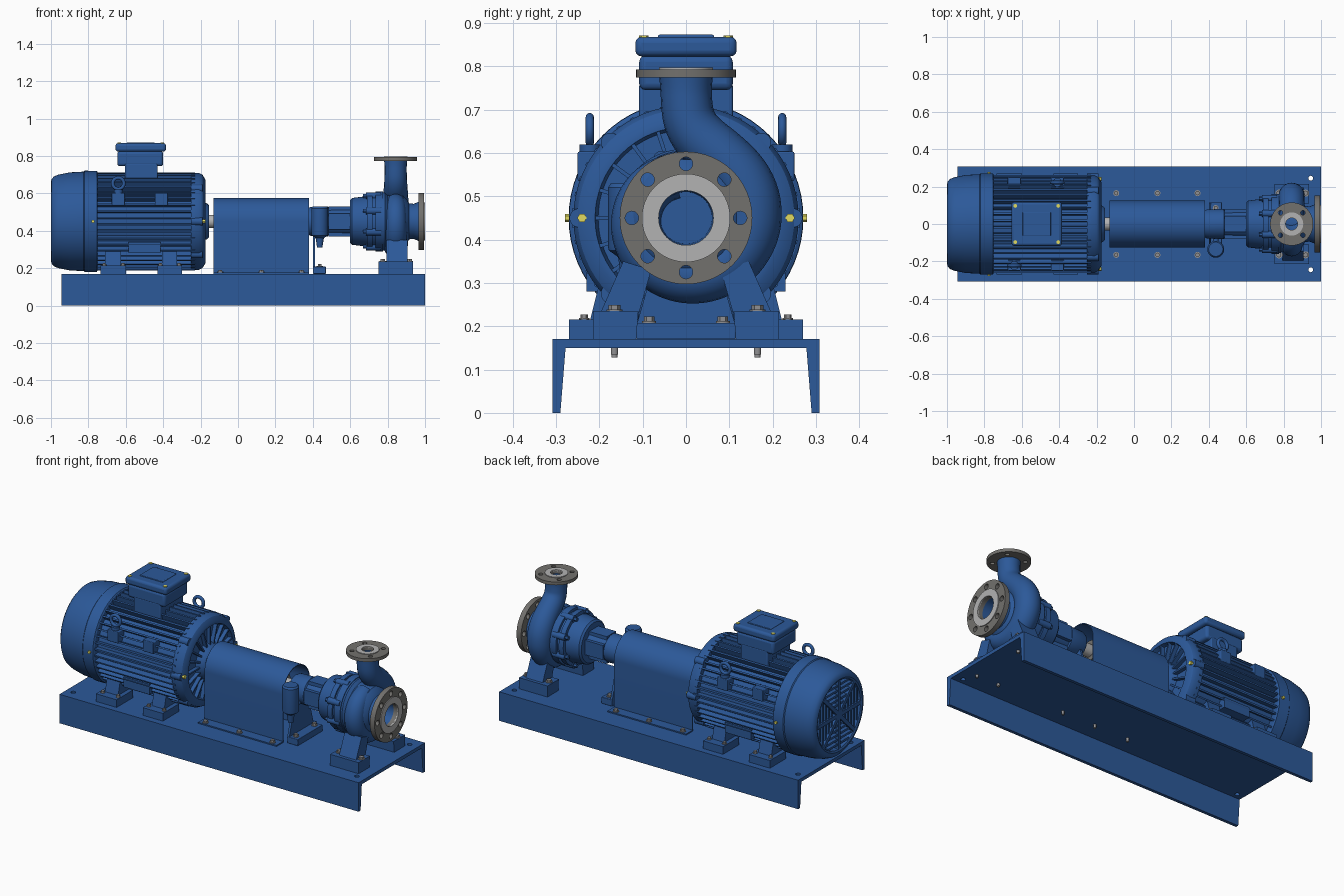
import bpy, bmesh
from math import pi, sin, cos, radians
from mathutils import Matrix, Vector

if "Cube" in bpy.data.objects:
    bpy.data.objects.remove(bpy.data.objects["Cube"])

ZC = 0.45  # shaft height
AX = {'X': Matrix.Rotation(pi/2, 4, 'Y'), 'Y': Matrix.Rotation(-pi/2, 4, 'X'), 'Z': Matrix.Identity(4)}
T = Matrix.Translation


def mat(name, rgb):
    m = bpy.data.materials.new(name)
    m.diffuse_color = (*rgb, 1)
    m.use_nodes = True
    m.node_tree.nodes["Principled BSDF"].inputs["Base Color"].default_value = m.diffuse_color
    return m


BLUE = mat("blue_paint", (0.025, 0.1, 0.32))
DARK = mat("flange_metal", (0.17, 0.165, 0.155))
LIGHT = mat("machined_metal", (0.45, 0.45, 0.45))
BOLT = mat("bolt_metal", (0.28, 0.28, 0.29))
YELLOW = mat("yellow_zinc", (0.75, 0.7, 0.12))


def emit(name, bm, m):
    bmesh.ops.recalc_face_normals(bm, faces=bm.faces)
    me = bpy.data.meshes.new(name)
    bm.to_mesh(me)
    bm.free()
    o = bpy.data.objects.new(name, me)
    bpy.context.collection.objects.link(o)
    me.materials.append(m)
    return o


def lathe(name, prof, m=BLUE, axis='X', at=(0, 0, ZC), n=64):
    bm = bmesh.new()
    vs = [bm.verts.new((r, 0, h)) for h, r in prof]
    es = [bm.edges.new(p) for p in zip(vs, vs[1:])]
    bmesh.ops.spin(bm, geom=vs + es, cent=(0, 0, 0), axis=(0, 0, 1), angle=2*pi, steps=n)
    bmesh.ops.remove_doubles(bm, verts=bm.verts, dist=1e-5)
    bmesh.ops.transform(bm, matrix=T(at) @ AX[axis], verts=bm.verts)
    return emit(name, bm, m)


def ring(name, h0, h1, r0, r1, m, axis='X', at=(0, 0, ZC)):
    return lathe(name, [(h0, r0), (h0, r1), (h1, r1), (h1, r0), (h0, r0)], m, axis, at)


def bars(name, items, m=BLUE):
    """items: (matrix, size) boxes joined in one mesh"""
    bm = bmesh.new()
    for mx, s in items:
        bmesh.ops.create_cube(bm, size=1, matrix=mx @ Matrix.Diagonal((*s, 1)))
    return emit(name, bm, m)


def box(name, x0, x1, y0, y1, z0, z1, bevel=0, m=BLUE):
    o = bars(name, [(T(((x0+x1)/2, (y0+y1)/2, (z0+z1)/2)), (x1-x0, y1-y0, z1-z0))], m)
    if bevel:
        b = o.modifiers.new("bevel", 'BEVEL')
        b.width, b.segments = bevel, 3
    return o


def prism(name, pts, x0, x1, m=BLUE):
    """(y, z) outline extruded along x"""
    bm = bmesh.new()
    f = bm.faces.new([bm.verts.new((x0, y, z)) for y, z in pts])
    g = bmesh.ops.extrude_face_region(bm, geom=[f])['geom']
    bmesh.ops.translate(bm, vec=(x1-x0, 0, 0), verts=[v for v in g if isinstance(v, bmesh.types.BMVert)])
    return emit(name, bm, m)


def pegs(name, locs, r, h, axis='Z', m=BOLT, n=6, shank=0):
    """hex heads (or round pegs) standing on each location, with optional shank below"""
    bm = bmesh.new()
    for p in locs:
        parts = [(r, h, h/2, n)] + ([(r*1.35, h*.3, h*.15, 20), (r*.6, shank, -shank/2, 16)] if shank else [])
        for rr, d, c, k in parts:
            bmesh.ops.create_cone(bm, cap_ends=True, segments=k, radius1=rr, radius2=rr, depth=d,
                                  matrix=T(p) @ AX[axis] @ T((0, 0, c)))
    return emit(name, bm, m)


def drill(o, locs, r, axis, depth):
    cut = pegs("drill_cutter", locs, r, depth, axis, n=24)
    cut.hide_render = True
    b = o.modifiers.new("holes", 'BOOLEAN')
    b.operation, b.object, b.solver = 'DIFFERENCE', cut, 'EXACT'
    me = bpy.data.meshes.new_from_object(o.evaluated_get(bpy.context.evaluated_depsgraph_get()))
    o.modifiers.clear()
    o.data = me
    bpy.data.objects.remove(cut)


def polar(n, r, x, off=0.0):
    return [(x, r*cos(2*pi*(i+off)/n), ZC + r*sin(2*pi*(i+off)/n)) for i in range(n)]


def mirror_y(pts):
    return [(-y, z) for y, z in pts]


# Base channel
half = [(0.308, 0.17), (0.308, 0), (0.29, 0), (0.278, 0.15)]
base = prism("base_plate", half + mirror_y(half)[::-1], -0.945, 1.0)
drill(base, [(x, y, 0.1) for x in (-0.9, 0.945) for y in (-0.245, 0.245)], 0.013, 'Z', 0.12)

# Motor fan cover with recessed grille
lathe("fan_cover", [(-0.75, 0.2), (-0.75, 0.262), (-0.755, 0.27), (-0.82, 0.271), (-0.825, 0.266), (-0.9, 0.262),
                    (-0.96, 0.25), (-0.985, 0.24), (-0.997, 0.225), (-1, 0.21), (-0.995, 0.2), (-0.97, 0.195), (-0.97, 0)])
grille = [(T((-0.983, 0, ZC)) @ Matrix.Rotation(a, 4, 'X'), (0.03, 0.4, 0.022)) for a in (pi/4, -pi/4, 0, pi/2)]
for k in range(4):
    for d in (0.06, 0.088, 0.116, 0.144, 0.172):
        w = 2*min(d, (0.197**2 - d*d)**0.5)
        grille.append((T((-0.981, 0, ZC)) @ Matrix.Rotation(k*pi/2, 4, 'X') @ T((0, 0, d)), (0.022, w, 0.012)))
bars("fan_grille", grille)

# Motor body and cooling fins
lathe("motor_body", [(-0.77, 0), (-0.77, 0.23), (-0.2, 0.23), (-0.2, 0)])
bars("cooling_fins", [(T((-0.49, 0, ZC)) @ Matrix.Rotation(2*pi*(i+.5)/44, 4, 'X') @ T((0, 0, 0.24)),
                       (0.52, 0.009, 0.045)) for i in range(44)])
for s in (-1, 1):
    bars("side_pad", [(T((-0.5, s*0.2, ZC-0.14)), (0.17, 0.06, 0.06))])

# Drive end shield
lathe("end_shield", [(-0.25, 0.22), (-0.25, 0.258), (-0.21, 0.26), (-0.19, 0.25), (-0.175, 0.225), (-0.175, 0.21),
                     (-0.21, 0.2), (-0.2, 0.11), (-0.165, 0.095), (-0.155, 0.085), (-0.155, 0.03)])
bars("shield_ribs", [(T((-0.195, 0, ZC)) @ Matrix.Rotation(2*pi*i/20, 4, 'X') @ T((0, 0, 0.15)),
                      (0.035, 0.009, 0.12)) for i in range(20)])
pegs("shield_lugs", [(-0.25, .247*cos(a), ZC + .247*sin(a)) for a in [radians(d) for d in (0, 45, 135, 180, 225, 315)]],
     0.022, 0.06, 'X', BLUE, 20)
pegs("shield_bolts", [(-0.19, s*0.24, ZC) for s in (-1, 1)], 0.011, 0.015, 'X', YELLOW)
pegs("cover_screws", [(-0.775, s*0.273-0.006, ZC) for s in (-1, 1)], 0.009, 0.012, 'Y', YELLOW)

# Motor feet
foot = [(0.27, 0.17), (0.27, 0.215), (0.12, 0.215), (0.12, 0.17)]
leg = [(0.225, 0.2), (0.2, 0.3), (0.08, 0.25), (0.12, 0.2)]
for x0, x1 in ((-0.735, -0.6), (-0.43, -0.3)):
    for f in (list, mirror_y):
        prism("motor_foot", f(foot), x0, x1)
        prism("motor_foot_web", f(leg), x0+0.025, x1-0.025)
pegs("motor_foot_bolts", [(x, s*0.235, 0.215) for x in (-0.715, -0.615, -0.415, -0.315) for s in (-1, 1)],
     0.009, 0.012, shank=0.03)

# Terminal box
box("terminal_neck", -0.605, -0.43, -0.108, 0.108, 0.6, 0.76, 0.006)
box("terminal_box", -0.645, -0.4, -0.108, 0.108, 0.745, 0.825, 0.015)
box("terminal_lid", -0.655, -0.385, -0.117, 0.117, 0.823, 0.868, 0.014)
box("terminal_lid_panel", -0.595, -0.445, -0.065, 0.065, 0.86, 0.873, 0.004)
pegs("lid_screws", [(x, y, 0.862) for x in (-0.635, -0.405) for y in (-0.097, 0.097)], 0.011, 0.009, m=YELLOW)

# Lifting eyes on opposite corners
for x, y in ((-0.64, -0.222), (-0.41, 0.222)):
    bm = bmesh.new()
    vs = [bm.verts.new((0.03 + 0.0095*cos(a), 0, 0.0095*sin(a))) for a in [2*pi*i/12 for i in range(12)]]
    es = [bm.edges.new((vs[i-1], vs[i])) for i in range(12)]
    bmesh.ops.spin(bm, geom=vs + es, cent=(0, 0, 0), axis=(0, 0, 1), angle=2*pi, steps=32)
    bmesh.ops.remove_doubles(bm, verts=bm.verts, dist=1e-5)
    bmesh.ops.transform(bm, matrix=T((x, y, 0.653)) @ AX['Y'], verts=bm.verts)
    emit("lifting_eye", bm, BLUE)
    pegs("lifting_eye_boss", [(x, y, 0.56)], 0.024, 0.06, m=BLUE, n=24)
for x in (-0.64, -0.41):
    for s in (-1, 1):
        box("eye_pad", x-0.035, x+0.035, s*0.22-0.03, s*0.22+0.03, 0.535, 0.603, 0.004)

# Shaft, coupling and guard
lathe("shaft", [(-0.2, 0), (-0.2, 0.035), (0.42, 0.035), (0.42, 0)], LIGHT)
lathe("coupling", [(-0.09, 0.03), (-0.09, 0.06), (0.0, 0.06), (0.0, 0.085), (0.1, 0.085), (0.1, 0.06), (0.3, 0.06), (0.3, 0.03)], DARK)


def arch(r, zf, yf):
    return [(yf, zf), (r, zf)] + [(r*cos(pi*i/32), ZC + r*sin(pi*i/32)) for i in range(33)] + [(-r, zf), (-yf, zf)]


prism("coupling_guard", arch(0.125, 0.177, 0.185) + arch(0.12, 0.17, 0.185)[::-1], -0.13, 0.38)
pegs("guard_bolts", [(x, s*0.165, 0.177) for x in (-0.095, 0.125, 0.34) for s in (-1, 1)], 0.012, 0.014, shank=0.049)

# Bearing bracket, lantern and cover
lathe("bearing_bracket", [(0.375, 0.035), (0.375, 0.07), (0.39, 0.078), (0.48, 0.08), (0.485, 0.073), (0.6, 0.075),
                          (0.6, 0.115), (0.61, 0.125), (0.69, 0.135), (0.69, 0.155), (0.72, 0.155), (0.72, 0.145),
                          (0.735, 0.145), (0.735, 0.16), (0.775, 0.16), (0.775, 0)])
bars("bracket_ribs", [(T((0.545, 0, ZC)) @ Matrix.Rotation(i*pi/2, 4, 'X') @ T((0, 0, 0.05)), (0.12, 0.085, 0.06))
                      for i in range(4)])
pegs("cover_lugs", polar(8, 0.147, 0.685, 0.5), 0.019, 0.08, 'X', BLUE, 20)
pegs("cover_nuts", polar(8, 0.147, 0.668, 0.5), 0.011, 0.017, 'X', BLUE)

# Bracket support foot
box("support_foot", 0.4, 0.47, -0.115, 0.115, 0.17, 0.208, 0.003)
prism("support_leg", [(-0.115, 0.2), (0.115, 0.2), (0.06, 0.39), (-0.06, 0.39)], 0.4, 0.413)
pegs("support_bolts", [(0.437, s*0.085, 0.208) for s in (-1, 1)], 0.012, 0.014, shank=0.03)

# Oil level bottle
lathe("oiler", [(0.31, 0), (0.31, 0.014), (0.36, 0.022), (0.375, 0.043), (0.385, 0.045), (0.52, 0.045),
                (0.53, 0.038), (0.53, 0)], axis='Z', at=(0.437, -0.135, 0), n=40)
pegs("oiler_pipe", [(0.437, -0.13, 0.4)], 0.014, 0.08, 'Y', BLUE, 20)

# Pump casing core with suction bore
lathe("casing_core", [(0.77, 0.155), (0.785, 0.155), (0.8, 0.14), (0.885, 0.135), (0.905, 0.115), (0.915, 0.096),
                      (0.94, 0.094), (0.967, 0.105), (0.967, 0.063), (0.84, 0.06), (0.84, 0)])

# Spiral volute and discharge neck: one tapering tube
path = []
for i in range(23):
    t = i/22
    a = radians(105 + 255*t)
    R = 0.1 + 0.052*t
    path.append((R*cos(a), ZC + R*sin(a), 0.052 + 0.018*t))
path += [(0.148, 0.50, 0.07), (0.122, 0.55, 0.069), (0.078, 0.595, 0.066), (0.03, 0.635, 0.063),
         (0.006, 0.675, 0.06), (0.001, 0.72, 0.059), (0, 0.75, 0.059), (0, 0.776, 0.062)]
cu = bpy.data.curves.new("volute", 'CURVE')
cu.dimensions, cu.bevel_depth, cu.bevel_resolution = '3D', 1.0, 8
sp = cu.splines.new('NURBS')
sp.points.add(len(path) - 1)
for p, (y, z, r) in zip(sp.points, path):
    p.co, p.radius = (0.843, y, z, 1), r
sp.use_endpoint_u, sp.order_u, sp.resolution_u = True, 3, 4
tmp = bpy.data.objects.new("volute_curve", cu)
bpy.context.collection.objects.link(tmp)
me = bpy.data.meshes.new_from_object(tmp.evaluated_get(bpy.context.evaluated_depsgraph_get()))
bpy.data.objects.remove(tmp)
me.materials.clear()
me.materials.append(BLUE)
bpy.context.collection.objects.link(bpy.data.objects.new("volute", me))
box("drain_boss", 0.82, 0.866, -0.022, 0.022, 0.262, 0.31, 0.004)

# Flanges with bolt holes and raised faces
suction = ring("suction_flange", 0.965, 0.995, 0.063, 0.153, DARK)
drill(suction, polar(8, 0.125, 0.94), 0.0155, 'X', 0.1)
ring("suction_face", 0.99, 1.0, 0.063, 0.102, LIGHT)
DC = (0.843, 0, 0)
discharge = ring("discharge_flange", 0.774, 0.793, 0.032, 0.115, DARK, 'Z', DC)
drill(discharge, [(0.843 + i*0.06, j*0.06, 0.75) for i in (-1, 1) for j in (-1, 1)], 0.012, 'Z', 0.08)
ring("discharge_face", 0.785, 0.797, 0.032, 0.062, LIGHT, 'Z', DC)

# Pump feet
pad = [(0.215, 0.17), (0.215, 0.235), (0.11, 0.235), (0.115, 0.17)]
strut = [(0.2, 0.225), (0.145, 0.35), (0.08, 0.33), (0.11, 0.225)]
for f in (list, mirror_y):
    prism("pump_foot", f(pad), 0.75, 0.935)
    prism("pump_leg", f(strut), 0.795, 0.905)
pegs("pump_foot_bolts", [(x, s*0.165, 0.235) for x in (0.775, 0.918) for s in (-1, 1)], 0.014, 0.014, shank=0.1)

# Smooth shading with sharp edges kept
for o in bpy.context.collection.objects:
    o.select_set(o.type == 'MESH')
    bpy.context.view_layer.objects.active = o
bpy.ops.object.shade_smooth_by_angle(angle=radians(32))
